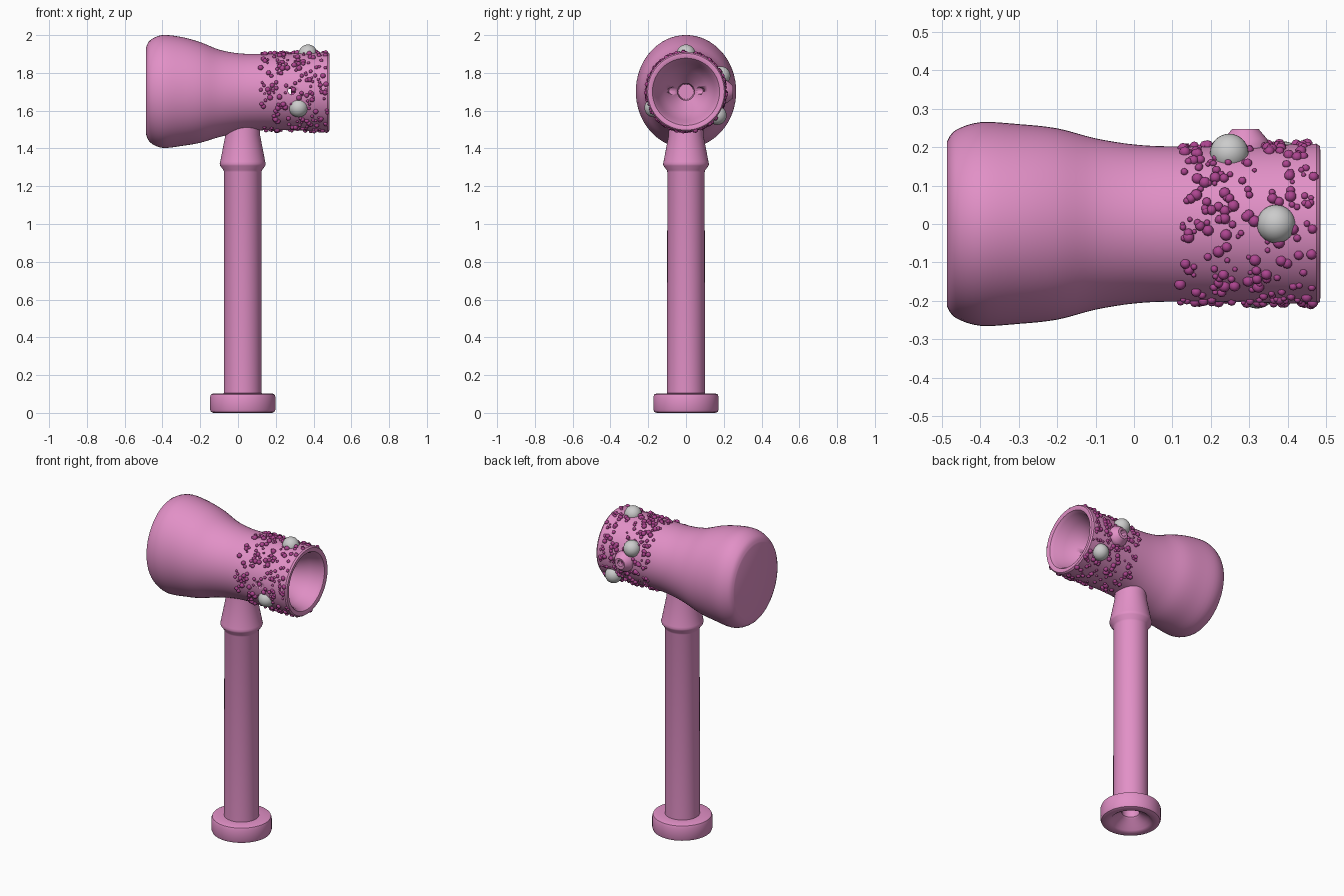
import bpy, bmesh, math, random
from mathutils import Matrix, Vector

if "Cube" in bpy.data.objects:
    bpy.data.objects.remove(bpy.data.objects["Cube"])

random.seed(7)
SEG = 64
AXIS_Z = 1.70


def material(name, rgb):
    m = bpy.data.materials.new(name)
    m.diffuse_color = (*rgb, 1)
    m.use_nodes = True
    m.node_tree.nodes["Principled BSDF"].inputs["Base Color"].default_value = m.diffuse_color
    return m


pink = material("pink_ceramic", (0.76, 0.28, 0.57))
magenta = material("magenta_grain", (0.42, 0.06, 0.28))


def finish(name, bm, mat=None, angle=35):
    bmesh.ops.recalc_face_normals(bm, faces=bm.faces)
    me = bpy.data.meshes.new(name)
    bm.to_mesh(me)
    bm.free()
    ob = bpy.data.objects.new(name, me)
    bpy.context.collection.objects.link(ob)
    if mat:
        me.materials.append(mat)
    bpy.ops.object.select_all(action='DESELECT')
    ob.select_set(True)
    bpy.context.view_layer.objects.active = ob
    bpy.ops.object.shade_smooth_by_angle(angle=math.radians(angle))
    return ob


def loft(name, rings, mat):
    """Skin a series of rings and cap both ends."""
    bm = bmesh.new()
    vs = [[bm.verts.new(p) for p in ring] for ring in rings]
    for a, b in zip(vs, vs[1:]):
        for i in range(SEG):
            j = (i + 1) % SEG
            bm.faces.new((a[i], a[j], b[j], b[i]))
    bm.faces.new(vs[0])
    bm.faces.new(vs[-1])
    return finish(name, bm, mat)


ANGLES = [2 * math.pi * i / SEG for i in range(SEG)]


def lathe(name, profile, mat, origin, axis='Z'):
    rot = Matrix.Rotation(-math.pi / 2, 4, 'X') if axis == 'Y' else Matrix()
    o = Vector(origin)
    return loft(name, [[o + rot @ Vector((r * math.cos(t), r * math.sin(t), h))
                        for t in ANGLES] for r, h in profile], mat)


def catmull(pts, steps=4):
    out = []
    for i in range(len(pts) - 1):
        p0, p1 = pts[max(i - 1, 0)], pts[i]
        p2, p3 = pts[i + 1], pts[min(i + 2, len(pts) - 1)]
        for k in range(steps):
            t = k / steps
            out.append(tuple(0.5 * (2 * b + (c - a) * t + (2 * a - 5 * b + 4 * c - d) * t * t
                                    + (3 * b - a - 3 * c + d) * t ** 3)
                             for a, b, c, d in zip(p0, p1, p2, p3)))
    return out + [pts[-1]]


# Head: outer sections (x, top, bottom, half width), then the bowl inside
outer = catmull([(-0.487, 1.935, 1.475, 0.215), (-0.465, 1.973, 1.432, 0.244),
                 (-0.40, 2.0, 1.403, 0.265), (-0.30, 1.99, 1.413, 0.26),
                 (-0.20, 1.963, 1.43, 0.249), (-0.10, 1.923, 1.46, 0.223),
                 (0.0, 1.904, 1.483, 0.207), (0.10, 1.90, 1.495, 0.202),
                 (0.25, 1.902, 1.497, 0.203), (0.40, 1.907, 1.492, 0.207),
                 (0.475, 1.91, 1.49, 0.209)])
bowl = [(0.484, 0.203), (0.485, 0.193), (0.48, 0.178), (0.46, 0.165), (0.40, 0.15),
        (0.34, 0.115), (0.29, 0.078), (0.25, 0.045), (0.10, 0.04)]
sections = outer + [(x, AXIS_Z + r, AXIS_Z - r, r) for x, r in bowl]
head = loft("head", [[Vector((x, w * math.cos(t), (hi + lo) / 2 + (hi - lo) / 2 * math.sin(t)))
                      for t in ANGLES] for x, hi, lo, w in sections], pink)

# Side air-hole fitting on the back
fitting = lathe("air_hole_fitting", [(0.062, 0.15), (0.062, 0.208), (0.056, 0.222),
                                     (0.034, 0.248), (0.028, 0.248)], pink,
                (0.29, 0, 1.70), 'Y')

# Drill the cross hole through the head and fitting
cutter = lathe("hole_cutter", [(0.02, -0.4), (0.02, 0.4)], None, (0.285, 0, 1.705), 'Y')
cutter.hide_render = True
for ob in (head, fitting):
    bpy.context.view_layer.objects.active = ob
    mod = ob.modifiers.new("drill", 'BOOLEAN')
    mod.operation = 'DIFFERENCE'
    mod.solver = 'EXACT'
    mod.object = cutter
    bpy.ops.object.modifier_apply(modifier=mod.name)
bpy.data.objects.remove(cutter)

# Handle: mouth recess, foot disc, stem and tapered collar in one turned profile
lathe("handle", [(0.045, 0.5), (0.05, 0.06), (0.058, 0.05), (0.10, 0.025), (0.115, 0.008),
                 (0.13, 0.0), (0.155, 0.0), (0.168, 0.005), (0.173, 0.018), (0.173, 0.084),
                 (0.168, 0.098), (0.155, 0.103), (0.10, 0.104), (0.099, 1.275),
                 (0.102, 1.285), (0.119, 1.308), (0.122, 1.318), (0.119, 1.33),
                 (0.092, 1.47), (0.09, 1.56)], pink, (0.025, 0, 0))

# Grey beads set into the bowl wall
for i, c in enumerate([(0.37, 0, 1.90), (0.32, -0.17, 1.615),
                       (0.248, 0.185, 1.785), (0.39, 0.165, 1.575)]):
    bm = bmesh.new()
    bmesh.ops.create_uvsphere(bm, u_segments=32, v_segments=16, radius=0.05,
                              matrix=Matrix.Translation(c))
    finish(f"bead_{i + 1}", bm)

# Scattered grains around the bowl wall
bm = bmesh.new()
for _ in range(430):
    x = random.uniform(0.12, 0.473)
    t = random.uniform(0, 2 * math.pi)
    size = random.uniform(0.006, 0.0155)
    rad = 0.2025 + 0.006 * (x - 0.12) / 0.35
    bmesh.ops.create_icosphere(bm, subdivisions=2, radius=size, matrix=Matrix.Translation(
        (x, rad * math.cos(t), AXIS_Z + rad * math.sin(t))))
finish("grains", bm, magenta, 60)
